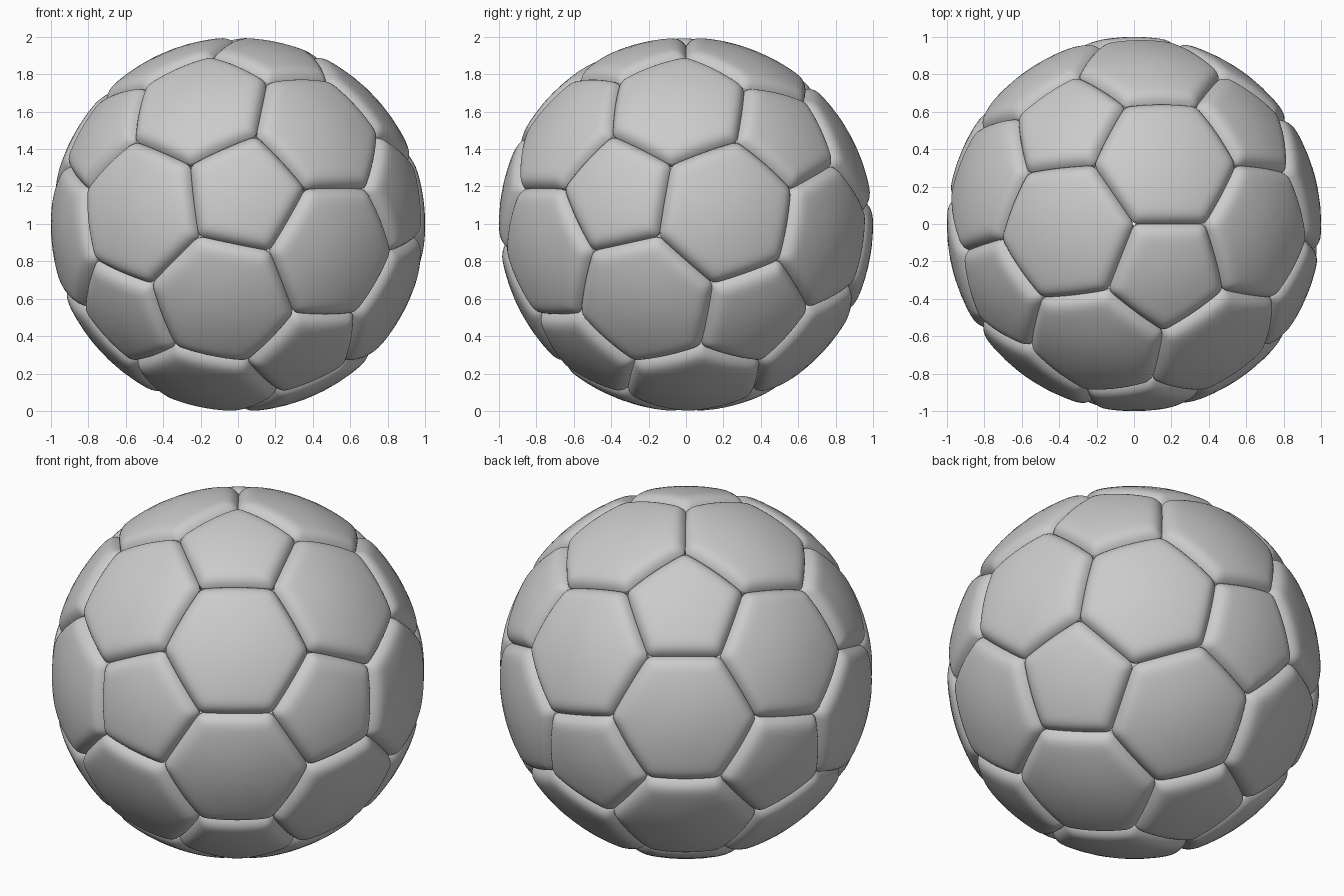
import bpy, bmesh, math
from mathutils import Vector, Matrix

if "Cube" in bpy.data.objects:
    bpy.data.objects.remove(bpy.data.objects["Cube"])

SEAM_DEPTH, ROUND_W, CORNER = 0.045, 0.11, 0.035

# icosahedron that gets truncated into 12 pentagons and 20 hexagons
ico = bmesh.new()
bmesh.ops.create_icosphere(ico, subdivisions=1, radius=1)
third = lambda a, b: (2 * a + b) / 3
pents, hexes = [], []
for f in ico.faces:
    co = [v.co.copy() for v in f.verts]
    hexes.append([p for i in range(3) for p in
                  (third(co[i], co[(i + 1) % 3]), third(co[(i + 1) % 3], co[i]))])
for v in ico.verts:
    u = v.co.orthogonal().normalized()
    w = v.co.normalized().cross(u)
    nb = sorted((e.other_vert(v).co.copy() for e in v.link_edges),
                key=lambda n: math.atan2(n.dot(w), n.dot(u)))
    pents.append([third(v.co, n) for n in nb])

# orient: one corner at the top, a pentagon edge along +x, that pentagon towards -y
pent = pents[0]
z = pent[0].normalized()
q = pent[1]
mid = sum(pent, Vector()) / 5
for q in (pent[1], pent[-1]):
    x = (q - q.dot(z) * z).normalized()
    y = z.cross(x)
    if mid.dot(y) < 0:
        break
rot = Matrix((x, y, z))
scale = 1 / pent[0].length
ico.free()


def outline(pts):
    """Polygon outline with small rounded corners and subdivided sides."""
    out, n = [], len(pts)
    for i, p in enumerate(pts):
        a, b = pts[i - 1], pts[(i + 1) % n]
        s = p + (a - p).normalized() * CORNER
        e = p + (b - p).normalized() * CORNER
        for k in range(5):
            t = k / 4
            out.append(s * (1 - t) ** 2 + p * 2 * t * (1 - t) + e * t * t)
        nxt = b + (p - b).normalized() * CORNER
        out += [e.lerp(nxt, k / 8) for k in range(1, 8)]
    return out


def add_panel(bm, pts):
    """Domed panel whose rim rolls down into the seam."""
    pts = [rot @ p * scale for p in pts]
    c = sum(pts, Vector()) / len(pts)
    apothem = ((pts[0] + pts[1]) / 2 - c).length
    ring_pts = outline(pts)
    inner = [apothem * k / 5 for k in (4, 3, 2)]
    dists = [d for d in inner if d > 0.12] + [0.11, 0.09, 0.07, 0.052, 0.038,
                                              0.026, 0.016, 0.008, 0.003, 0]
    rings = []
    for d in dists:
        r = 1 - SEAM_DEPTH * max(0, 1 - d / ROUND_W) ** 3.5
        rings.append([bm.verts.new(c.lerp(p, 1 - d / apothem).normalized() * r)
                      for p in ring_pts])
    # short wall inside the seam
    rings.append([bm.verts.new(p.normalized() * 0.91) for p in ring_pts])
    top = bm.verts.new(c.normalized())
    n = len(ring_pts)
    for i in range(n):
        j = (i + 1) % n
        bm.faces.new((top, rings[0][i], rings[0][j]))
        for a, b in zip(rings, rings[1:]):
            bm.faces.new((a[i], b[i], b[j], a[j]))


def build(name, polys):
    bm = bmesh.new()
    for p in polys:
        add_panel(bm, p)
    bmesh.ops.recalc_face_normals(bm, faces=bm.faces)
    # open shells: make sure every panel faces outwards
    bm.normal_update()
    flip = [f for f in bm.faces if f.normal.dot(f.calc_center_median()) < -1e-3]
    if len(flip) > len(bm.faces) / 2:
        bmesh.ops.reverse_faces(bm, faces=bm.faces)
    me = bpy.data.meshes.new(name)
    bm.to_mesh(me)
    bm.free()
    ob = bpy.data.objects.new(name, me)
    bpy.context.collection.objects.link(ob)
    ob.location.z = 0.997
    bpy.ops.object.select_all(action='DESELECT')
    ob.select_set(True)
    bpy.context.view_layer.objects.active = ob
    bpy.ops.object.shade_smooth_by_angle(angle=math.radians(40))


build("pentagon_panels", pents)
build("hexagon_panels", hexes)
